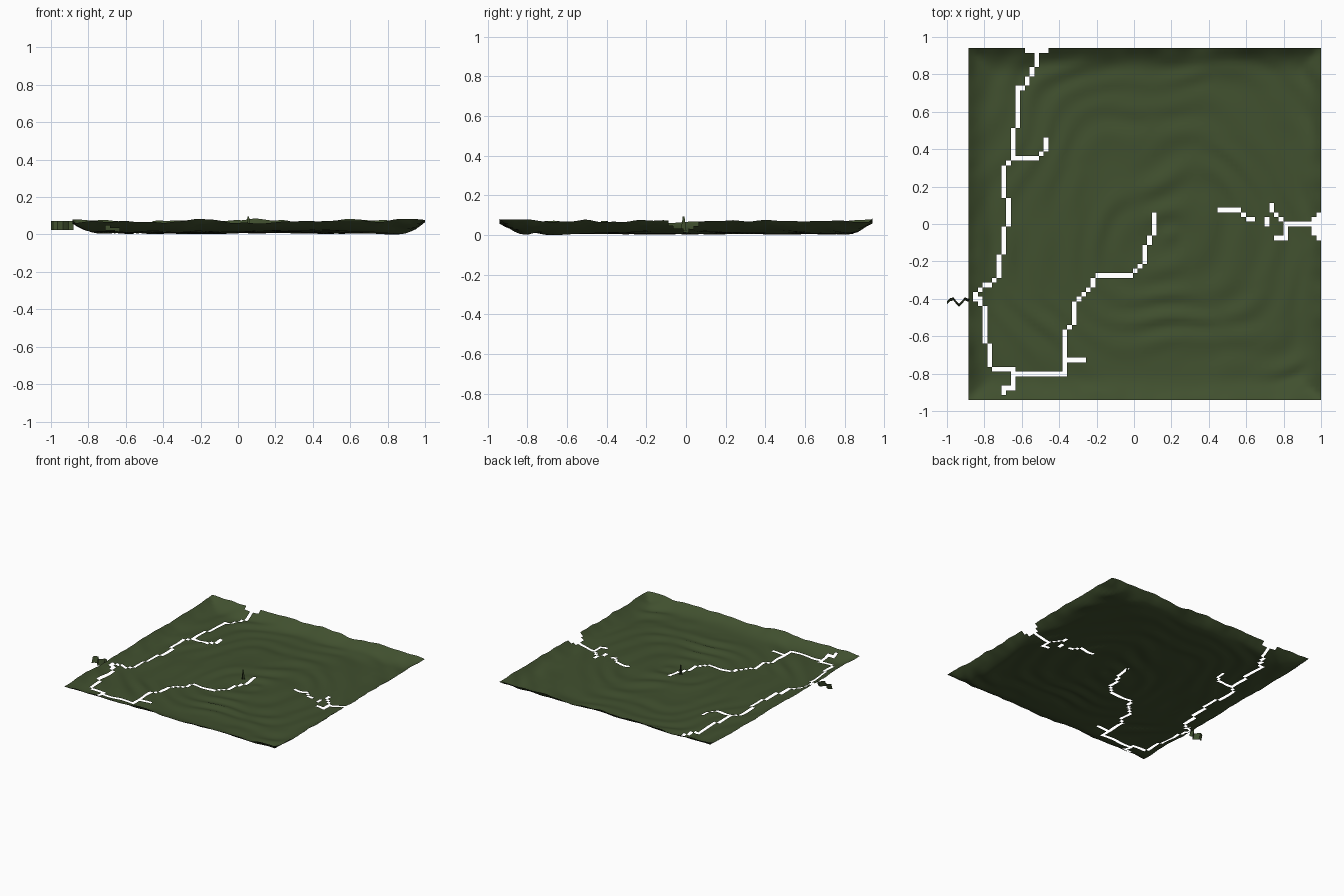
import bpy, bmesh, math
from mathutils import Vector, noise

if "Cube" in bpy.data.objects:
    bpy.data.objects.remove(bpy.data.objects["Cube"])

X0, X1, Y0, Y1, N = -0.885, 1.0, -0.94, 0.94, 75
DX, DY = (X1 - X0) / N, (Y1 - Y0) / N

moss = bpy.data.materials.new("moss green")
moss.diffuse_color = (0.052, 0.080, 0.028, 1)
moss.use_nodes = True
moss.node_tree.nodes["Principled BSDF"].inputs["Base Color"].default_value = moss.diffuse_color


def finish(bm, name, angle=60):
    mesh = bpy.data.meshes.new(name)
    bm.to_mesh(mesh)
    bm.free()
    mesh.materials.append(moss)
    ob = bpy.data.objects.new(name, mesh)
    bpy.context.collection.objects.link(ob)
    bpy.ops.object.select_all(action='DESELECT')
    ob.select_set(True)
    bpy.context.view_layer.objects.active = ob
    bpy.ops.object.shade_smooth_by_angle(angle=math.radians(angle))
    return ob


def height(x, y):
    # rippled floor, curling up to an uneven rim
    r = math.hypot(x - 0.2, y + 0.05)
    n = noise.noise(Vector((x * 2.2, y * 2.2, 3)))
    ripple = 0.005 * math.sin(r * 38 + 7 * n) * (0.4 + 0.8 * abs(noise.noise(Vector((x * 3, y * 3, 9)))) * 2)
    floor = 0.022 + 0.010 * n + ripple
    d = min(x - X0, X1 - x, y - Y0, Y1 - y)
    t = max(0.0, 1 - d / 0.15) ** 2.3
    edge = 0.082 + 0.018 * noise.noise(Vector((x * 4, y * 4, 5))) + 0.010 * noise.noise(Vector((x * 11, y * 11, 1)))
    return floor * (1 - t) + edge * t


def cell(p):
    return (min(N - 1, max(0, int((p[0] - X0) / DX))), min(N - 1, max(0, int((p[1] - Y0) / DY))))


# crack paths, seen from above
main_crack = [(-.525, .89), (-.55, .81), (-.58, .75), (-.62, .72), (-.62, .52), (-.65, .51), (-.65, .34),
              (-.70, .29), (-.70, .14), (-.68, .13), (-.68, 0), (-.705, -.02), (-.705, -.15), (-.73, -.17),
              (-.73, -.28), (-.84, -.38), (-.83, -.42), (-.80, -.45), (-.80, -.63), (-.775, -.65), (-.775, -.74),
              (-.74, -.78), (-.65, -.78), (-.65, -.88), (-.70, -.885), (-.70, -.905)]
centre_crack = [(-.65, -.805), (-.375, -.805), (-.375, -.57), (-.35, -.55), (-.325, -.53), (-.325, -.42),
                (-.22, -.32), (-.20, -.275), (-.01, -.275), (.05, -.20), (.05, -.12), (.08, -.10),
                (.10, -.06), (.10, .06)]
right_crack = [(.73, .105), (.73, .07), (.805, .01), (.805, -.075), (.755, -.075)]
side_cracks = [[(-.85, -.40), (-.83, -.40)], [(-.375, -.73), (-.27, -.73)],
               [(-.64, .355), (-.53, .355), (-.475, .41), (-.475, .46)],
               [(.455, .08), (.555, .08), (.61, .03), (.63, .03)], [(.705, .03), (.705, 0)],
               [(.81, .005), (.99, .005)], [(.962, .03), (.962, -.06)], [(.99, .06), (.99, -.075)],
               [(-.58, .93), (-.47, .93)]]

holes = set()
for path in [main_crack, centre_crack, right_crack] + side_cracks:
    cells = [cell(p) for p in path]
    for (ax, ay), (bx, by) in zip(cells, cells[1:]):
        steps = max(abs(bx - ax), abs(by - ay), 1)
        for s in range(steps + 1):
            holes.add((round(ax + (bx - ax) * s / steps), round(ay + (by - ay) * s / steps)))

# ground sheet with cracks left open
bm = bmesh.new()
grid = [[bm.verts.new((X0 + i * DX, Y0 + j * DY, height(X0 + i * DX, Y0 + j * DY)))
         for j in range(N + 1)] for i in range(N + 1)]
for i in range(N):
    for j in range(N):
        if (i, j) not in holes:
            bm.faces.new((grid[i][j], grid[i + 1][j], grid[i + 1][j + 1], grid[i][j + 1]))
bmesh.ops.delete(bm, geom=[v for v in bm.verts if not v.link_faces], context='VERTS')
low = min(v.co.z for v in bm.verts)
for v in bm.verts:
    v.co.z -= low
finish(bm, "ground_sheet")

# zigzag upright strip at the left edge
bm = bmesh.new()
zig = [(-1, -.42), (-.985, -.405), (-.965, -.40), (-.95, -.42), (-.935, -.435), (-.92, -.42), (-.905, -.40), (-.88, -.41)]
cols = [[bm.verts.new((x, y + dy, z)) for dy, z in ((-.008, .025), (.008, .072))] for x, y in zig]
for a, b in zip(cols, cols[1:]):
    bm.faces.new((a[0], b[0], b[1], a[1]))
finish(bm, "edge_strip", 30)

# tiny crossed-blade sprout near the middle
bm = bmesh.new()
for k in range(2):
    c, s = 0.014 * (k == 0), 0.014 * (k == 1)
    bm.faces.new([bm.verts.new((.055 + m * c, -.012 + m * s, z))
                  for m, z in ((-1, .02), (1, .02), (.3, .095), (-.3, .095))])
finish(bm, "sprout", 30)
